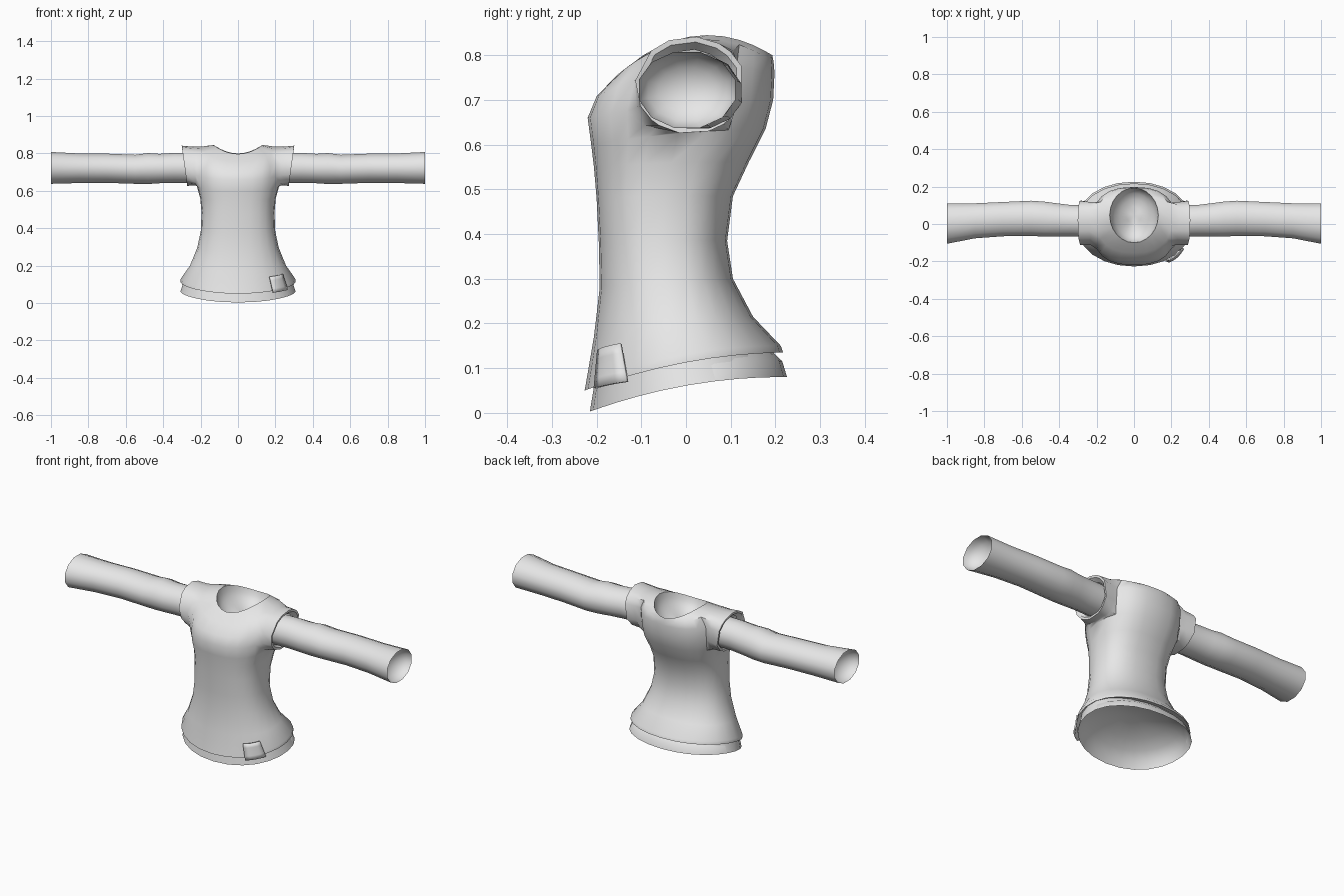
import bpy, bmesh, math
from mathutils import Vector

if "Cube" in bpy.data.objects:
    bpy.data.objects.remove(bpy.data.objects["Cube"])

cloth = bpy.data.materials.new("grey_cloth")
cloth.diffuse_color = (0.8, 0.8, 0.8, 1)
cloth.use_nodes = True
cloth.node_tree.nodes["Principled BSDF"].inputs["Base Color"].default_value = cloth.diffuse_color


def finish(bm, name, angle=40):
    bmesh.ops.recalc_face_normals(bm, faces=bm.faces)
    me = bpy.data.meshes.new(name)
    bm.to_mesh(me)
    bm.free()
    me.materials.append(cloth)
    ob = bpy.data.objects.new(name, me)
    bpy.context.collection.objects.link(ob)
    bpy.ops.object.select_all(action='DESELECT')
    ob.select_set(True)
    bpy.context.view_layer.objects.active = ob
    bpy.ops.object.shade_smooth_by_angle(angle=math.radians(angle))
    return ob


def join_rings(bm, a, b, skip=()):
    n = len(a)
    for i in range(n):
        if i not in skip:
            bm.faces.new((a[i], a[(i + 1) % n], b[(i + 1) % n], b[i]))


def bowl(bm, rim, depth):
    """Close an opening with a concave lining."""
    c = sum((v.co for v in rim), Vector()) / len(rim)
    last = rim
    for k in range(1, 5):
        a = k * math.radians(18)
        ring = [bm.verts.new(c + (v.co - c) * math.cos(a) + depth * math.sin(a)) for v in rim]
        join_rings(bm, last, ring)
        last = ring
    tip = bm.verts.new(c + depth)
    for i in range(len(last)):
        bm.faces.new((last[i], last[(i + 1) % len(last)], tip))


def spow(v, p):
    return math.copysign(abs(v) ** p, v)


# shirt body: z front, z side, z back, y front, y back, half width, squareness
ROWS = [
    (.003, .062, .080, -.215, .226, .308, 2.1),   # undershirt hem
    (.070, .130, .145, -.204, .180, .285, 2.1),   # tucked under the shirt
    (.050, .112, .135, -.227, .217, .307, 2.1),   # shirt hem
    (.065, .130, .150, -.224, .212, .306, 2.1),
    (.170, .200, .215, -.206, .150, .257, 2.2),
    (.280, .295, .300, -.193, .105, .218, 2.3),
    (.380, .385, .385, -.195, .092, .199, 2.4),
    (.480, .485, .485, -.200, .105, .195, 2.5),
    (.550, .560, .560, -.206, .140, .202, 2.5),
    (.600, .625, .635, -.212, .178, .220, 2.5),   # armhole bottom
    (.660, .690, .700, -.220, .195, .226, 2.5),
    (.708, .770, .760, -.200, .198, .226, 2.5),
    (.755, .836, .785, -.155, .196, .200, 2.4),   # armhole top
    (.797, .845, .800, -.100, .193, .130, 2.0),   # neckline
]
SEG = 24
ARM_ROWS = (9, 10, 11)
RIGHT, LEFT = (22, 23, 0, 1), (10, 11, 12, 13)

bm = bmesh.new()
rings = []
for zf, zs, zb, yf, yb, hx, n in ROWS:
    ring = []
    for i in range(SEG):
        a = math.tau * i / SEG
        t = spow(math.sin(a), 2 / n)
        x = hx * spow(math.cos(a), 2 / n)
        y = (yf + yb) / 2 + (yb - yf) / 2 * t
        z = zs + (zb - zf) / 2 * t + ((zb + zf) / 2 - zs) * t * t
        ring.append(bm.verts.new((x, y, z)))
    rings.append(ring)
for r in range(len(rings) - 1):
    join_rings(bm, rings[r], rings[r + 1], RIGHT + LEFT if r in ARM_ROWS else ())

# short sleeves grown out of the armholes
for side, cols in ((1, RIGHT), (-1, LEFT)):
    c = [k % SEG for k in list(cols) + [cols[-1] + 1]]
    loop = [rings[9][k] for k in c]
    loop += [rings[r][c[-1]] for r in (10, 11)]
    loop += [rings[12][k] for k in reversed(c)]
    loop += [rings[r][c[0]] for r in (11, 10)]
    base = [v.co.copy() for v in loop]
    last = loop
    # blend to cuff, x, y radius, z radius; the last two fold the rim inward
    for f, x, ry, rz in ((.65, .25, .120, .103), (1, .286, .124, .109),
                         (1, .285, .112, .097), (1, .262, .088, .080)):
        ring = []
        for p in base:
            a = math.atan2((p.z - .733) / .1, (p.y - .008) / .115)
            q = Vector((side * (x + .015 * math.sin(a)),
                        .010 + ry * math.cos(a), .733 + rz * math.sin(a)))
            ring.append(bm.verts.new(p.lerp(q, f)))
        join_rings(bm, last, ring)
        last = ring

bowl(bm, rings[0], Vector((0, 0, .12)))
bowl(bm, rings[-1], Vector((0, 0, -.10)))
finish(bm, "shirt_body")

# long sleeves: x, y front, y back, z bottom, z top
SLEEVE = [
    (.22, -.070, .100, .642, .802), (.34, -.066, .102, .642, .803),
    (.42, -.068, .112, .640, .798), (.48, -.067, .120, .636, .802),
    (.55, -.065, .125, .637, .793), (.70, -.066, .118, .642, .799),
    (.85, -.077, .111, .641, .800), (1.0, -.106, .111, .637, .808),
]
for side, name in ((1, "right_sleeve"), (-1, "left_sleeve")):
    bm = bmesh.new()
    last = None
    for x, yf, yb, zb, zt in SLEEVE:
        ring = []
        for i in range(12):
            a = math.tau * (i + .5) / 12
            ring.append(bm.verts.new((side * x,
                                      (yf + yb) / 2 + (yb - yf) / 2 * 1.03 * math.cos(a),
                                      (zb + zt) / 2 + (zt - zb) / 2 * 1.03 * math.sin(a))))
        if last:
            join_rings(bm, last, ring)
        last = ring
    bowl(bm, last, Vector((-side * .08, 0, 0)))
    finish(bm, name, 50)

# small square tag at the front hem
bm = bmesh.new()
tl, tr, br, bl = (Vector(p) for p in ((.165, -.192, .140), (.235, -.143, .155),
                                      (.262, -.128, .070), (.185, -.200, .055)))
out = Vector((.6, -.8, 0))
N = 4
grid = []
for j in range(N + 1):
    v = j / N
    row = []
    for i in range(N + 1):
        u = i / N
        p = tl.lerp(tr, u).lerp(bl.lerp(br, u), v)
        row.append(bm.verts.new(p + out * (.004 + .04 * u * (1 - u))))
    grid.append(row)
for j in range(N):
    for i in range(N):
        bm.faces.new((grid[j][i], grid[j + 1][i], grid[j + 1][i + 1], grid[j][i + 1]))
tag = finish(bm, "hem_tag")
mod = tag.modifiers.new("thickness", 'SOLIDIFY')
mod.thickness = .008
mod.offset = 0
